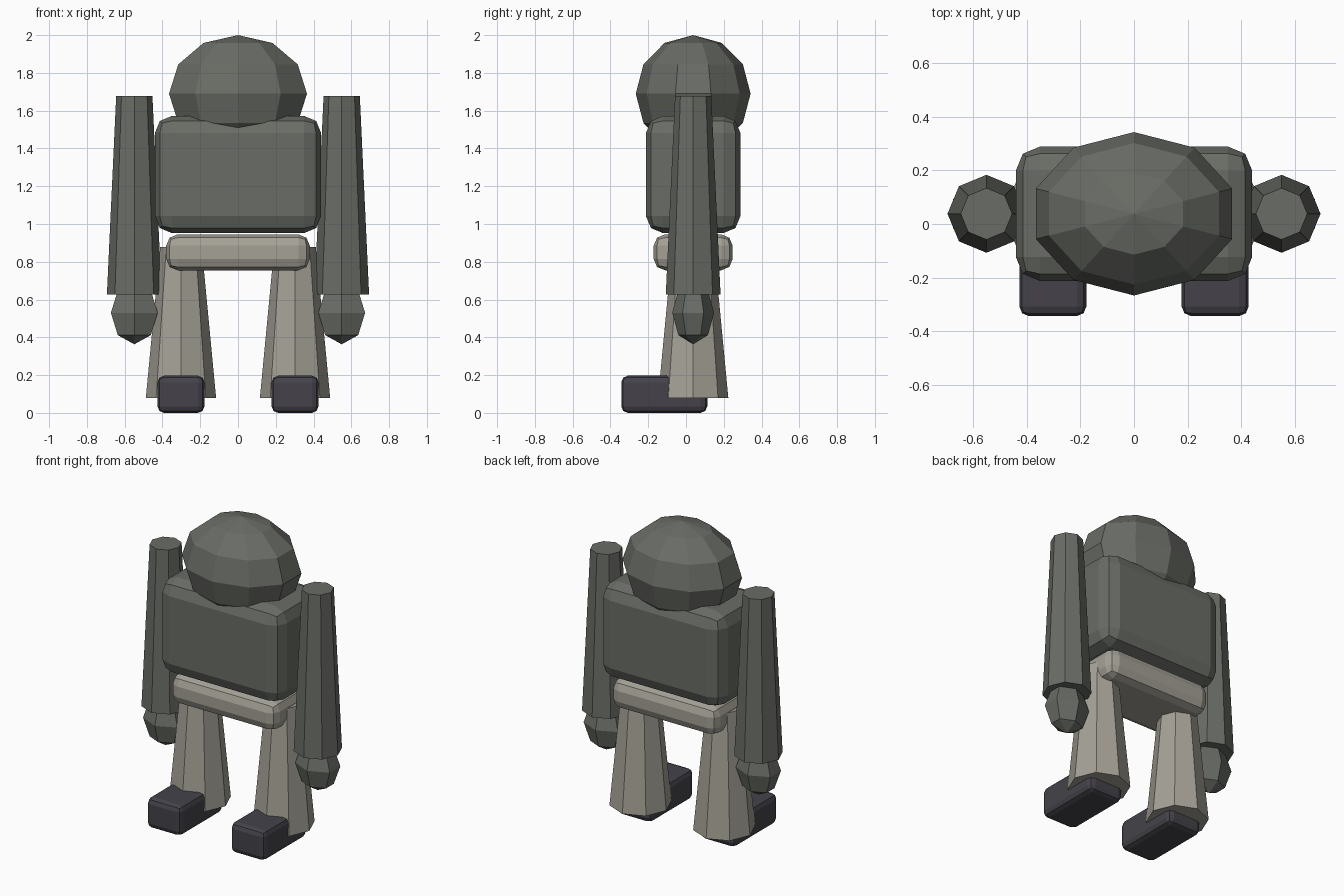
import bpy
import bmesh
from math import sin, cos, pi

cube = bpy.data.objects.get("Cube")
if cube:
    bpy.data.objects.remove(cube, do_unlink=True)

MID_Y = 0.038  # depth of the body's centre line


def material(name, rgb):
    mat = bpy.data.materials.new(name)
    mat.use_nodes = True
    color = (*rgb, 1.0)
    mat.diffuse_color = color
    mat.node_tree.nodes["Principled BSDF"].inputs["Base Color"].default_value = color
    return mat


stone = material("grey green", (0.142, 0.152, 0.132))
cloth = material("warm light grey", (0.375, 0.355, 0.305))
boot = material("dark slate", (0.058, 0.055, 0.068))


def finish(name, bm, mat, location):
    bmesh.ops.recalc_face_normals(bm, faces=bm.faces)
    mesh = bpy.data.meshes.new(name)
    bm.to_mesh(mesh)
    bm.free()
    mesh.materials.append(mat)
    obj = bpy.data.objects.new(name, mesh)
    obj.location = location
    bpy.context.collection.objects.link(obj)
    return obj


def rounded_box(name, size, location, bevel, mat):
    bm = bmesh.new()
    bmesh.ops.create_cube(bm, size=1)
    bmesh.ops.scale(bm, vec=size, verts=bm.verts)
    bmesh.ops.bevel(bm, geom=bm.edges[:], offset=bevel, segments=2,
                    profile=0.5, affect='EDGES')
    return finish(name, bm, mat, location)


def turned(name, profile, sides, location, mat, scale=(1, 1, 1)):
    """Faceted shape turned about z from (radius, height) points."""
    bm = bmesh.new()
    rings = []
    for radius, z in profile:
        if radius < 1e-4:
            rings.append([bm.verts.new((0, 0, z))] * sides)
        else:
            angles = [2 * pi * i / sides for i in range(sides)]
            rings.append([bm.verts.new((radius * sin(a), radius * cos(a), z))
                          for a in angles])
    for low, high in zip(rings, rings[1:]):
        for i in range(sides):
            j = (i + 1) % sides
            corners = [low[i], low[j], high[j], high[i]]
            bm.faces.new(list(dict.fromkeys(corners)))
    for ring in (rings[0], rings[-1]):
        if ring[0] is not ring[1]:
            bm.faces.new(ring)
    bmesh.ops.scale(bm, vec=scale, verts=bm.verts)
    return finish(name, bm, mat, location)


def faceted_ball(name, sides, bands, scale, location, mat):
    arc = [(sin(pi * k / bands), -cos(pi * k / bands)) for k in range(bands + 1)]
    return turned(name, arc, sides, location, mat, scale)


# Head, torso and hips
faceted_ball("head", 10, 6, (0.384, 0.304, 0.31), (0, MID_Y, 1.69), stone)
rounded_box("torso", (0.88, 0.5, 0.62), (0, MID_Y, 1.262), 0.09, stone)
rounded_box("hips", (0.76, 0.418, 0.19), (0, MID_Y, 0.85), 0.06, cloth)

# Limbs on both sides
for side, s in (("left", 1), ("right", -1)):
    arm_x, leg_x = s * 0.549, s * 0.302
    turned(side + "_arm", [(0.145, 0.628), (0.096, 1.677)], 8,
           (arm_x, MID_Y, 0), stone)
    faceted_ball(side + "_hand", 6, 4, (0.143, 0.111, 0.167),
                 (arm_x, MID_Y, 0.53), stone)
    turned(side + "_leg", [(0.186, 0.08), (0.11, 0.878)], 8,
           (leg_x, MID_Y, 0), cloth)
    rounded_box(side + "_foot", (0.249, 0.455, 0.197),
                (leg_x, -0.115, 0.0985), 0.035, boot)
